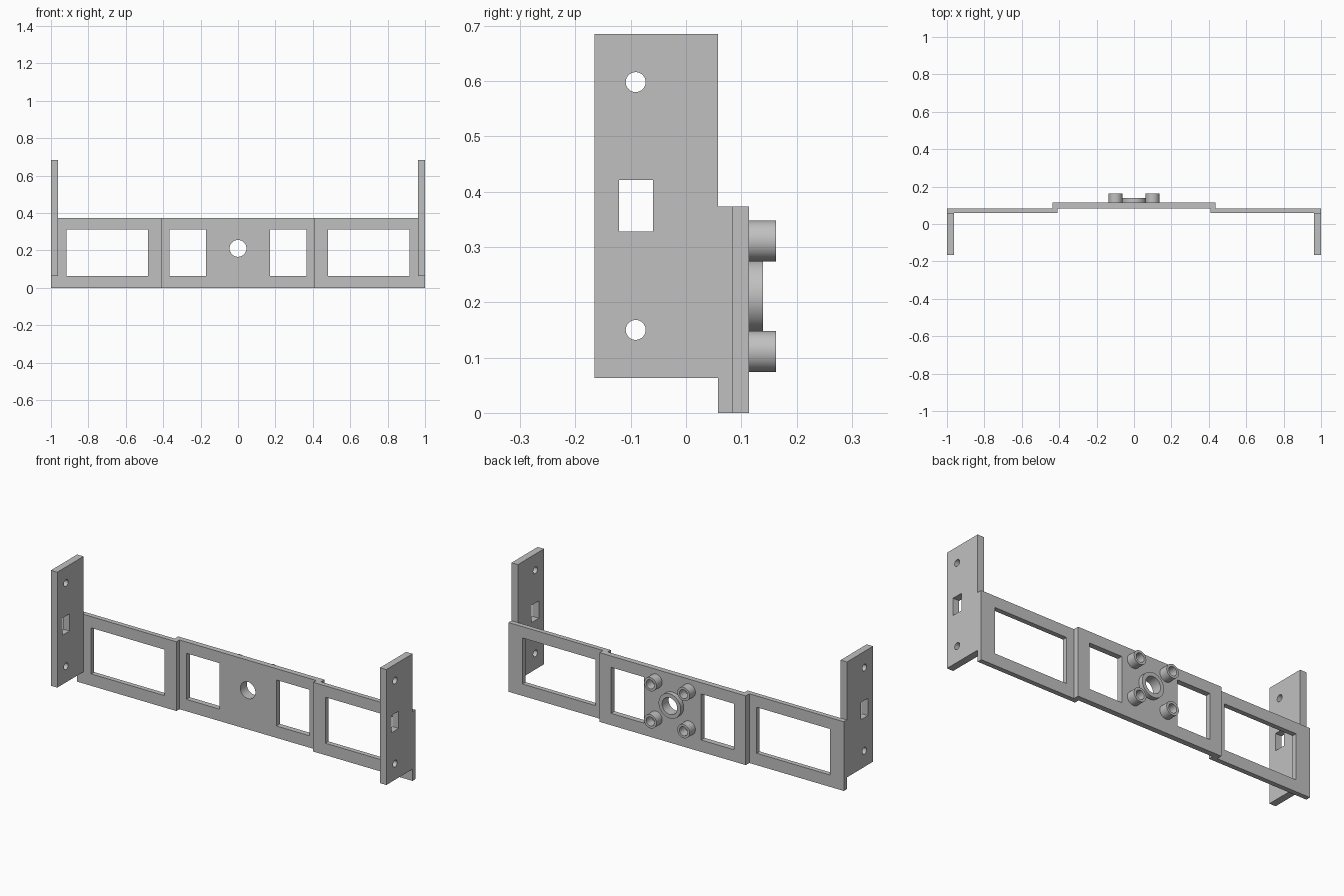
import bpy
import bmesh
import math
from mathutils import Vector

cube = bpy.data.objects.get("Cube")
if cube:
    bpy.data.objects.remove(cube, do_unlink=True)

grey = bpy.data.materials.new("plain grey")
grey.use_nodes = True
colour = (0.53, 0.53, 0.53, 1)
grey.diffuse_color = colour
grey.node_tree.nodes["Principled BSDF"].inputs["Base Color"].default_value = colour


def rect(u0, u1, v0, v1):
    return [(u0, v0), (u1, v0), (u1, v1), (u0, v1)]


def circle(u, v, r, n=48):
    return [(u + r * math.cos(math.tau * i / n), v + r * math.sin(math.tau * i / n))
            for i in range(n)]


def plate(name, axis, d0, d1, outline, holes=()):
    """Extrude an outline with holes from d0 to d1 along the x or y axis."""
    bm = bmesh.new()
    for loop in [outline, *holes]:
        verts = [bm.verts.new((d0, u, v) if axis == "x" else (u, d0, v)) for u, v in loop]
        for a, b in zip(verts, verts[1:] + verts[:1]):
            bm.edges.new((a, b))
    normal = Vector((1, 0, 0)) if axis == "x" else Vector((0, 1, 0))
    bmesh.ops.triangle_fill(bm, edges=bm.edges[:], use_beauty=True, normal=normal)
    out = bmesh.ops.extrude_face_region(bm, geom=bm.faces[:], use_keep_orig=True)
    moved = [g for g in out["geom"] if isinstance(g, bmesh.types.BMVert)]
    bmesh.ops.translate(bm, verts=moved, vec=normal * (d1 - d0))
    bmesh.ops.recalc_face_normals(bm, faces=bm.faces[:])
    mesh = bpy.data.meshes.new(name)
    bm.to_mesh(mesh)
    bm.free()
    mesh.materials.append(grey)
    obj = bpy.data.objects.new(name, mesh)
    bpy.context.collection.objects.link(obj)
    bpy.ops.object.select_all(action="DESELECT")
    obj.select_set(True)
    bpy.context.view_layer.objects.active = obj
    bpy.ops.object.shade_smooth_by_angle(angle=math.radians(30))
    return obj


HEIGHT = 0.373
HUB_Z = 0.211
FRONT, MID, BACK = 0.058, 0.084, 0.114
WIN_Z = (0.064, 0.312)

# Centre plate with two windows and the shaft hole
plate("centre_plate", "y", MID, BACK, rect(-0.436, 0.436, 0, HEIGHT),
      [rect(-0.367, -0.17, *WIN_Z), rect(0.17, 0.367, *WIN_Z), circle(0, HUB_Z, 0.045)])

# Collar around the shaft hole
plate("hub_collar", "y", BACK, 0.139, circle(0, HUB_Z, 0.066), [circle(0, HUB_Z, 0.045)])

for s, side in ((1, "left"), (-1, "right")):
    # Side plate with one long window
    plate(side + "_side_plate", "y", FRONT, MID, rect(s * 0.408, s, 0, HEIGHT),
          [rect(s * 0.48, s * 0.916, *WIN_Z)])

    # Upright end arm with two screw holes and a square slot
    plate(side + "_arm", "x", s * 0.962, s, rect(-0.165, FRONT, 0.063, 0.685),
          [circle(-0.091, 0.15, 0.018), circle(-0.091, 0.598, 0.018),
           rect(-0.121, -0.06, 0.328, 0.421)])

    # Hollow screw bosses
    for dz, level in ((0.1, "upper"), (-0.1, "lower")):
        x, z = s * 0.099, HUB_Z + dz
        plate(f"{side}_{level}_boss", "y", BACK, 0.163, circle(x, z, 0.037),
              [circle(x, z, 0.024)])
